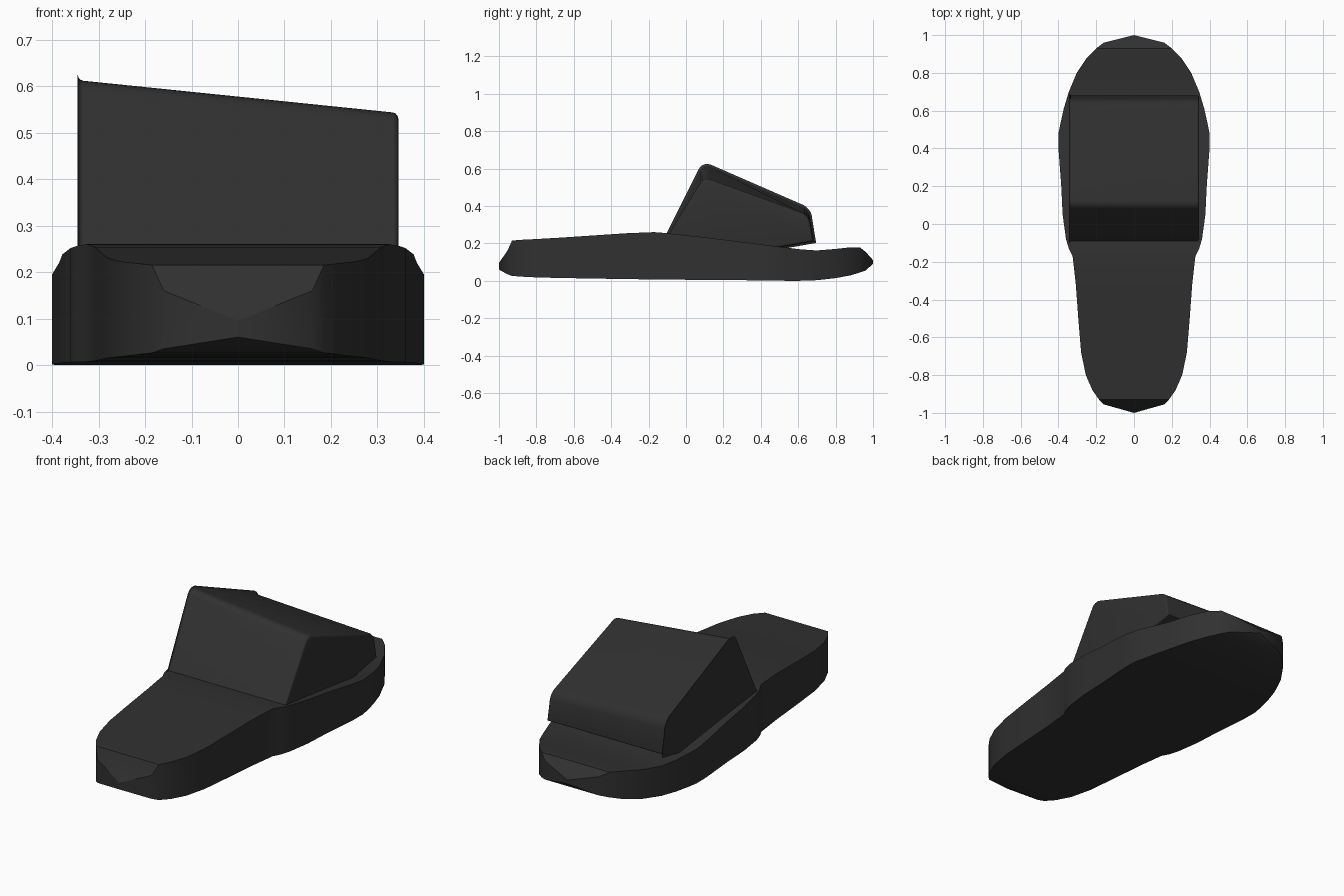
import bpy
import bmesh
import math

cube = bpy.data.objects.get("Cube")
if cube:
    bpy.data.objects.remove(cube, do_unlink=True)

# Single dark rubber colour
rubber = bpy.data.materials.new("black_rubber")
rubber.use_nodes = True
colour = (0.03, 0.03, 0.03, 1)
rubber.diffuse_color = colour
rubber.node_tree.nodes["Principled BSDF"].inputs["Base Color"].default_value = colour


def loft(name, rings, angle, soften=None):
    """Join matching rings of points into a closed solid."""
    bm = bmesh.new()
    loops = [[bm.verts.new(p) for p in ring] for ring in rings]
    n = len(loops[0])
    for a, b in zip(loops, loops[1:]):
        for i in range(n):
            j = (i + 1) % n
            bm.faces.new((a[i], a[j], b[j], b[i]))
    bm.faces.new(loops[0])
    bm.faces.new(loops[-1])
    bmesh.ops.remove_doubles(bm, verts=bm.verts, dist=0.0005)
    if soften:
        soften(bm)
    bmesh.ops.recalc_face_normals(bm, faces=bm.faces)
    mesh = bpy.data.meshes.new(name)
    bm.to_mesh(mesh)
    bm.free()
    mesh.materials.append(rubber)
    obj = bpy.data.objects.new(name, mesh)
    bpy.context.collection.objects.link(obj)
    bpy.ops.object.select_all(action='DESELECT')
    obj.select_set(True)
    bpy.context.view_layer.objects.active = obj
    bpy.ops.object.shade_smooth_by_angle(angle=math.radians(angle))
    return obj


# Sole: stations from heel to toe as (y, half width, bottom z, top z)
stations = [
    (-1.0, 0, .06, .095), (-.955, .16, .035, .16), (-.93, .185, .026, .215),
    (-.88, .22, .022, .219), (-.8, .255, .018, .223), (-.68, .28, .015, .23),
    (-.5, .295, .012, .242), (-.32, .308, .009, .254), (-.17, .325, .007, .26),
    (-.13, .345, .006, .257), (-.08, .36, .006, .252), (.05, .378, .005, .238),
    (.2, .385, .004, .22), (.4, .4, .002, .195), (.48, .4, .001, .184),
    (.53, .39, 0, .178), (.61, .372, 0, .168), (.7, .345, .003, .162),
    (.8, .303, .014, .17), (.88, .25, .029, .179), (.93, .2, .044, .178),
    (.96, .16, .055, .155), (1.0, 0, .09, .11),
]
loft("sole", [[(-w, y, lo), (w, y, lo), (w, y, hi), (-w, y, hi)]
              for y, w, lo, hi in stations], 32)


# Strap: side profile, leaning lower towards the model's left
def strap_ring(x, front_top, back_top):
    profile = [(-.095, .245), (.095, front_top), (.655, back_top),
               (.682, .212), (.5, .18), (.2, .15)]
    return [(x, y, z) for y, z in profile]


def soften_strap(bm):
    # Broad rounding on the two top ridges, fine rounding elsewhere
    ridges = [e for e in bm.edges
              if abs(e.verts[0].co.x - e.verts[1].co.x) > .5
              and min(v.co.z for v in e.verts) > .3]
    bmesh.ops.bevel(bm, geom=ridges, offset=.035, segments=4,
                    profile=.5, affect='EDGES')
    rims = [e for e in bm.edges if len(e.link_faces) == 2
            and abs(e.verts[0].co.x - e.verts[1].co.x) < .01]
    bmesh.ops.bevel(bm, geom=rims, offset=.012, segments=3,
                    profile=.5, affect='EDGES')
    back = [e for e in bm.edges
            if abs(e.verts[0].co.x - e.verts[1].co.x) > .5
            and min(v.co.y for v in e.verts) > .67
            and max(v.co.z for v in e.verts) < .23]
    bmesh.ops.bevel(bm, geom=back, offset=.01, segments=2,
                    profile=.5, affect='EDGES')


loft("strap", [strap_ring(-.345, .624, .38), strap_ring(.345, .552, .35)],
     40, soften_strap)
